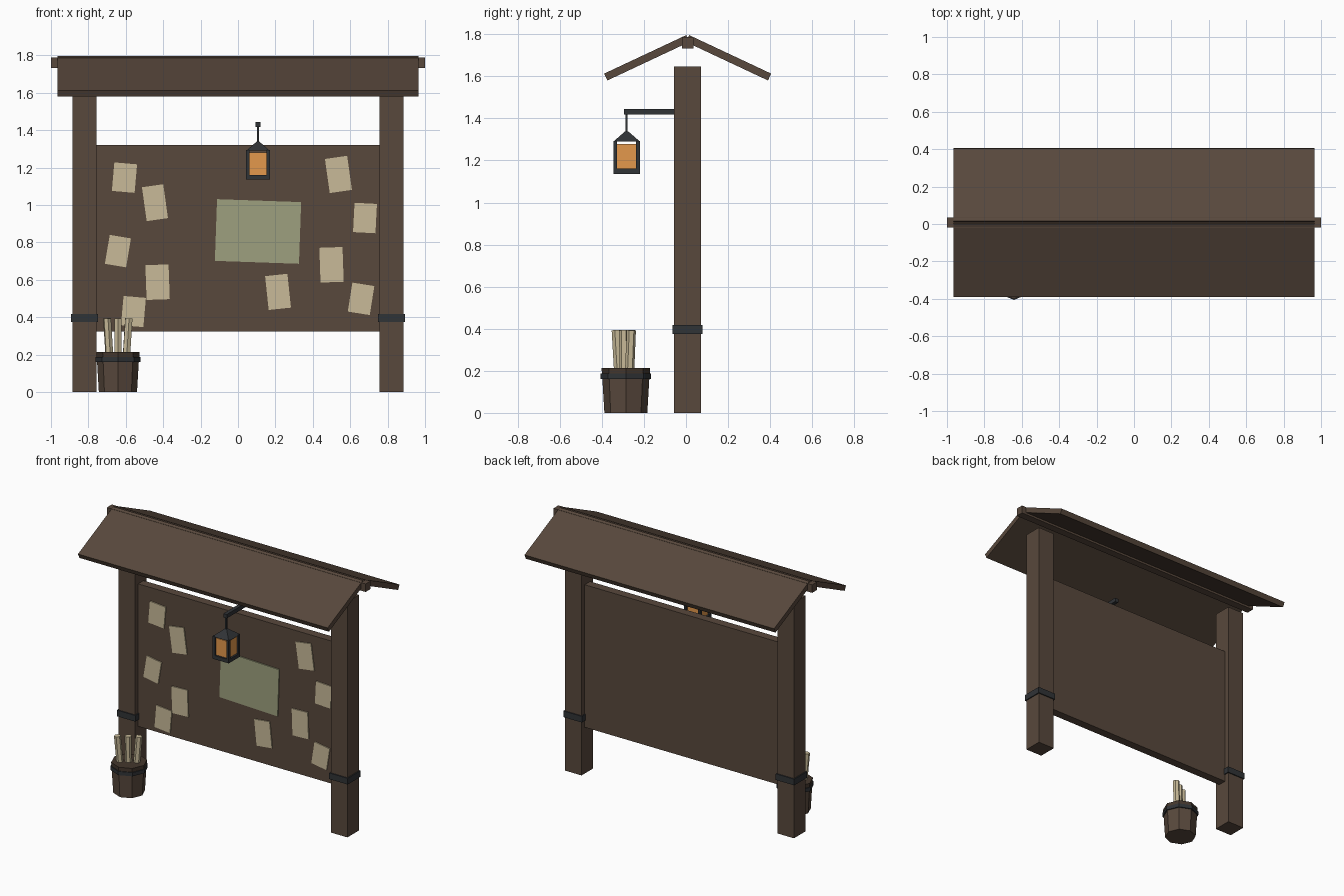
import bpy, bmesh, math
from mathutils import Matrix, Vector

if "Cube" in bpy.data.objects:
    bpy.data.objects.remove(bpy.data.objects["Cube"])

CY = 0.008  # depth of the main frame centre line


def material(name, rgb):
    m = bpy.data.materials.new(name)
    lin = [((c / 255 + 0.055) / 1.055) ** 2.4 for c in rgb]
    m.diffuse_color = (*lin, 1)
    m.use_nodes = True
    m.node_tree.nodes["Principled BSDF"].inputs["Base Color"].default_value = m.diffuse_color
    return m


WOOD = material("brown_wood", (88, 72, 60))
DARK = material("dark_wood", (68, 55, 45))
IRON = material("dark_iron", (48, 51, 54))
PAPER = material("parchment", (200, 186, 152))
MAP = material("faded_green_paper", (158, 160, 126))
GLOW = material("amber_glass", (228, 152, 76))


def finish(name, bm, mat, matrix):
    me = bpy.data.meshes.new(name)
    bm.to_mesh(me)
    bm.free()
    me.materials.append(mat)
    ob = bpy.data.objects.new(name, me)
    ob.matrix_world = matrix
    bpy.context.collection.objects.link(ob)
    return ob


def box(name, centre, size, mat, rot=0, axis='X'):
    bm = bmesh.new()
    bmesh.ops.create_cube(bm, size=1)
    bmesh.ops.scale(bm, vec=size, verts=bm.verts)
    return finish(name, bm, mat,
                  Matrix.Translation(centre) @ Matrix.Rotation(rot, 4, axis))


def cone(name, a, b, r1, r2, mat, sides=8, turn=0):
    """Straight or tapered prism running from point a to point b."""
    a, b = Vector(a), Vector(b)
    bm = bmesh.new()
    bmesh.ops.create_cone(bm, cap_ends=True, segments=sides, radius1=r1,
                          radius2=r2, depth=(b - a).length)
    bmesh.ops.rotate(bm, matrix=Matrix.Rotation(turn, 3, 'Z'), verts=bm.verts)
    tilt = (b - a).to_track_quat('Z', 'Y').to_matrix().to_4x4()
    if abs((b - a).x) + abs((b - a).y) < 1e-6:
        tilt = Matrix.Identity(4)
    return finish(name, bm, mat, Matrix.Translation((a + b) / 2) @ tilt)


# Posts with iron bands
for side, label in ((-1, "left"), (1, "right")):
    box(label + "_post", (side * 0.821, CY, 0.823), (0.128, 0.128, 1.646), WOOD)
    box(label + "_post_band", (side * 0.821, CY, 0.396), (0.143, 0.143, 0.043), IRON)

# Notice board
box("board", (0, CY, 0.822), (1.52, 0.06, 0.996), WOOD)

# Roof: ridge beam and two sloping slabs
box("ridge_beam", (0, CY, 1.76), (2.0, 0.054, 0.056), WOOD)
THICK = 0.036
for side, label in ((-1, "front"), (1, "back")):
    inner, outer = Vector((0, side * 0.007, 1.796)), Vector((0, side * 0.397, 1.613))
    run = outer - inner
    slope = math.atan2(-run.z, abs(run.y))
    normal = Vector((0, side * math.sin(slope), math.cos(slope)))
    mid = (inner + outer) / 2 - normal * THICK / 2 + Vector((0, CY, 0))
    box(label + "_roof", mid, (1.93, run.length, THICK), WOOD, -side * slope)

# Pinned notices: x, z, width, height, turn in degrees (clockwise positive)
NOTICES = [
    (-0.607, 1.146, 0.122, 0.153, 5), (-0.444, 1.012, 0.115, 0.183, -8),
    (-0.642, 0.753, 0.115, 0.157, 9.5), (-0.430, 0.587, 0.124, 0.186, -2),
    (-0.559, 0.430, 0.120, 0.157, 5), (0.537, 1.163, 0.120, 0.184, -8),
    (0.679, 0.930, 0.120, 0.157, 3), (0.500, 0.680, 0.124, 0.186, -2),
    (0.658, 0.498, 0.119, 0.157, 9), (0.214, 0.535, 0.120, 0.182, -6),
]
FACE = CY - 0.03
for i, (x, z, w, h, deg) in enumerate(NOTICES):
    box(f"notice_{i + 1}", (x, FACE - 0.003, z), (w, 0.008, h), PAPER,
        math.radians(deg), 'Y')
box("map_sheet", (0.107, FACE - 0.003, 0.858), (0.45, 0.008, 0.33), MAP,
    math.radians(2), 'Y')

# Hanging lantern
LX, LY = 0.107, -0.282
box("lantern_arm", (LX, -0.173, 1.431), (0.026, 0.245, 0.027), IRON)
box("lantern_rod", (LX, LY, 1.375), (0.01, 0.01, 0.10), IRON)
box("lantern_base", (LX, LY, 1.148), (0.126, 0.126, 0.026), IRON)
for sx in (-1, 1):
    for sy in (-1, 1):
        box("lantern_corner", (LX + sx * 0.054, LY + sy * 0.054, 1.22),
            (0.018, 0.018, 0.146), IRON)
box("lantern_glass", (LX, LY, 1.219), (0.1, 0.1, 0.12), GLOW)
cone("lantern_cap", (LX, LY, 1.29), (LX, LY, 1.338), 0.063 * 2 ** 0.5, 0.011,
     IRON, 4, math.pi / 4)

# Bucket
BX, BY = -0.642, -0.286
cone("bucket", (BX, BY, 0), (BX, BY, 0.185), 0.102, 0.113, WOOD)
cone("bucket_rim", (BX, BY, 0.184), (BX, BY, 0.214), 0.114, 0.115, DARK)
cone("bucket_band", (BX, BY, 0.161), (BX, BY, 0.187), 0.12, 0.12, IRON)

# Rolled papers standing in the bucket, fanned outward
for k in (-1, 0, 1):
    cone(f"scroll_{k + 2}", (BX + k * 0.043, BY - 0.008 + k * 0.024, 0.15),
         (BX + k * 0.058, BY - 0.01 + k * 0.036, 0.393), 0.022, 0.022, PAPER, 6)
